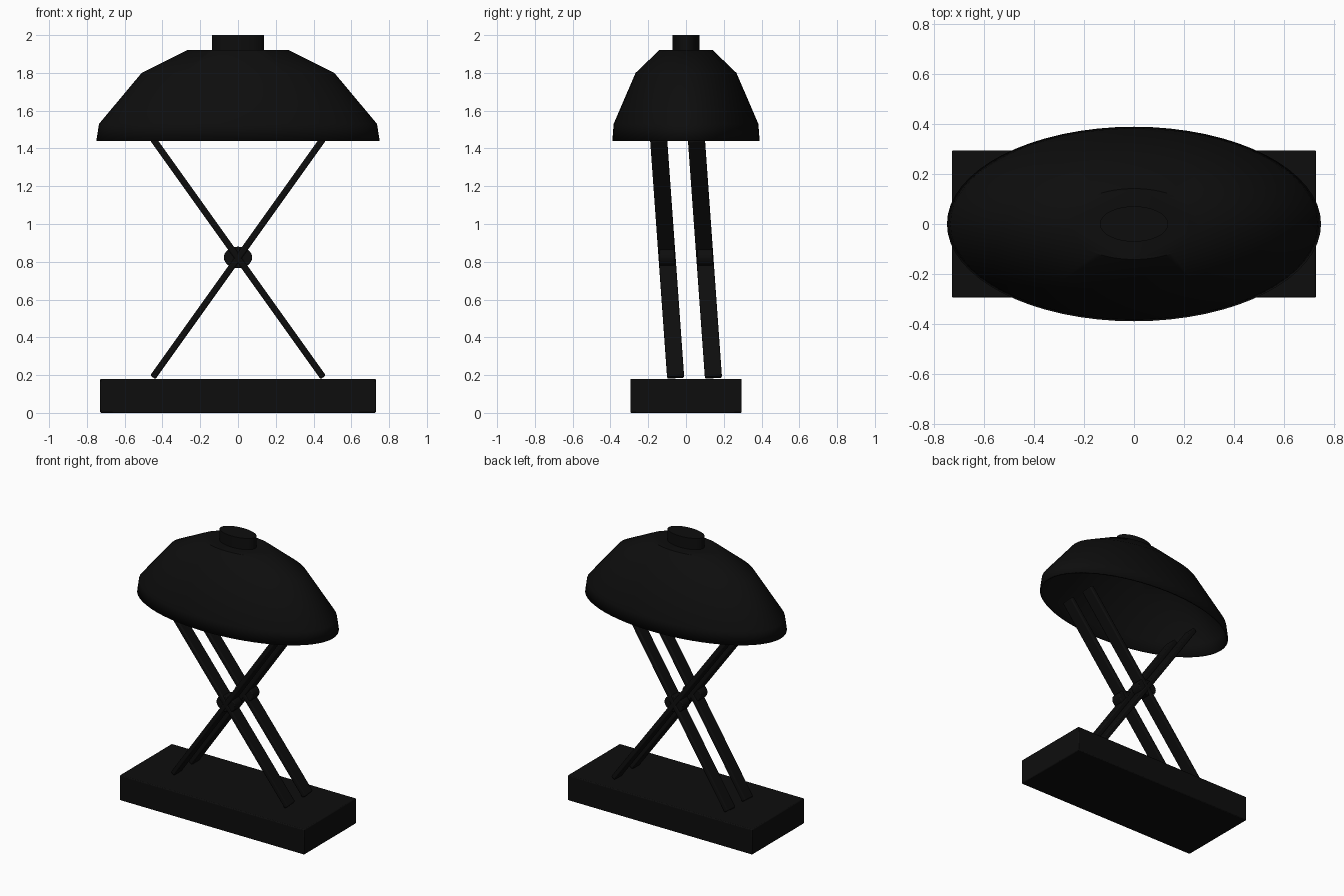
import bpy
import bmesh
import math
from mathutils import Matrix, Vector

cube = bpy.data.objects.get("Cube")
if cube:
    bpy.data.objects.remove(cube, do_unlink=True)

black = bpy.data.materials.new("matte black")
black.use_nodes = True
colour = (0.004, 0.004, 0.004, 1)
black.diffuse_color = colour
black.node_tree.nodes["Principled BSDF"].inputs["Base Color"].default_value = colour


def finish(name, bm, bevel=0):
    """Turn a bmesh into a smooth shaded object with optional rounded edges."""
    bmesh.ops.recalc_face_normals(bm, faces=bm.faces)
    mesh = bpy.data.meshes.new(name)
    bm.to_mesh(mesh)
    bm.free()
    mesh.materials.append(black)
    obj = bpy.data.objects.new(name, mesh)
    bpy.context.collection.objects.link(obj)
    if bevel:
        mod = obj.modifiers.new("soft edges", "BEVEL")
        mod.width = bevel
        mod.segments = 2
    bpy.ops.object.select_all(action="DESELECT")
    obj.select_set(True)
    bpy.context.view_layer.objects.active = obj
    bpy.ops.object.shade_smooth_by_angle(angle=math.radians(40))
    return obj


def box(name, size, matrix, bevel):
    bm = bmesh.new()
    bmesh.ops.create_cube(bm, size=1, matrix=matrix @ Matrix.Diagonal((*size, 1)))
    return finish(name, bm, bevel)


def oval_stack(name, profile, segments=64):
    """Loft ellipses given as (x radius, y radius, z), closing the top."""
    bm = bmesh.new()
    rings = []
    for rx, ry, z in profile:
        angles = [math.tau * i / segments for i in range(segments)]
        rings.append([bm.verts.new((rx * math.cos(a), ry * math.sin(a), z)) for a in angles])
    for low, high in zip(rings, rings[1:]):
        for i in range(segments):
            j = (i + 1) % segments
            bm.faces.new((low[i], low[j], high[j], high[i]))
    bm.faces.new(rings[-1])
    return finish(name, bm)


# Base block
box("base", (1.46, 0.59, 0.18), Matrix.Translation((0, 0, 0.09)), 0.006)

# Two pairs of crossed, leaning arms, each with a pivot at the crossing
for place, y in (("front", -0.1), ("back", 0.1)):
    for side, s in (("left", 1), ("right", -1)):
        along = Vector((-0.9 * s, -0.09, 1.26))
        z_axis = along.normalized()
        x_axis = Vector((0, 1, 0)).cross(z_axis).normalized()
        y_axis = z_axis.cross(x_axis)
        turn = Matrix((x_axis, y_axis, z_axis)).transposed().to_4x4()
        box(f"{place}_{side}_arm", (0.034, 0.09, along.length),
            Matrix.Translation((0, y, 0.82)) @ turn, 0.008)
    bm = bmesh.new()
    bmesh.ops.create_cone(
        bm, cap_ends=True, segments=32, radius1=1, radius2=1, depth=1,
        matrix=Matrix.Translation((0, y, 0.823)) @ Matrix.Diagonal((0.075, 0.08, 0.057, 1))
        @ Matrix.Rotation(math.pi / 2, 4, "X"))
    finish(f"{place}_pivot", bm, 0.006)

# Open oval shade
shade = oval_stack("shade", [
    (0.75, 0.39, 1.44), (0.736, 0.383, 1.53),
    (0.51, 0.267, 1.80), (0.27, 0.142, 1.92)])
shell = shade.modifiers.new("thickness", "SOLIDIFY")
shell.thickness = 0.012
shell.offset = -1

# Oval cap on top of the shade
oval_stack("shade_cap", [(0.137, 0.071, 1.915), (0.137, 0.071, 2.0)], 48)
